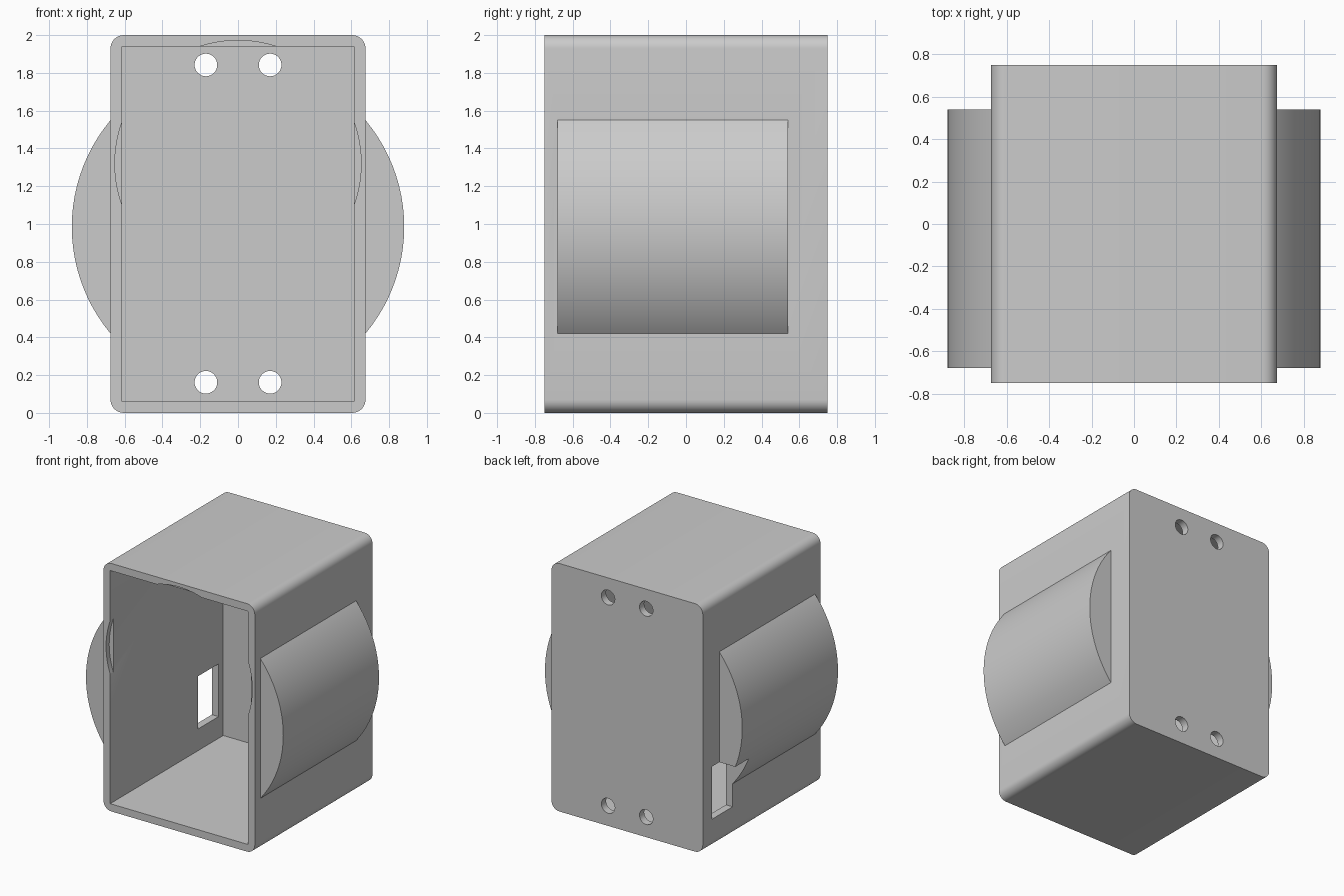
import bpy
import math

cube = bpy.data.objects.get("Cube")
if cube:
    bpy.data.objects.remove(cube, do_unlink=True)

grey = bpy.data.materials.new("plain grey")
grey.use_nodes = True
colour = (0.6, 0.6, 0.6, 1)
grey.diffuse_color = colour
grey.node_tree.nodes["Principled BSDF"].inputs["Base Color"].default_value = colour


def box(name, low, high):
    """Box between two opposite corners."""
    centre = [(a + b) / 2 for a, b in zip(low, high)]
    bpy.ops.mesh.primitive_cube_add(size=1, location=centre)
    ob = bpy.context.object
    ob.name = name
    ob.scale = [b - a for a, b in zip(low, high)]
    bpy.ops.object.transform_apply(location=True, rotation=True, scale=True)
    return ob


def rod(name, x, z, radius, front, back, sides):
    """Cylinder lying along y."""
    bpy.ops.mesh.primitive_cylinder_add(
        vertices=sides, radius=radius, depth=back - front,
        location=(x, (front + back) / 2, z), rotation=(math.pi / 2, 0, 0))
    ob = bpy.context.object
    ob.name = name
    bpy.ops.object.transform_apply(location=True, rotation=True, scale=True)
    return ob


def apply_modifier(ob, mod):
    bpy.ops.object.select_all(action='DESELECT')
    bpy.context.view_layer.objects.active = ob
    ob.select_set(True)
    bpy.ops.object.modifier_apply(modifier=mod.name)


def combine(ob, other, operation):
    mod = ob.modifiers.new(operation, 'BOOLEAN')
    mod.operation = operation
    mod.solver = 'EXACT'
    mod.object = other
    apply_modifier(ob, mod)
    bpy.data.objects.remove(other, do_unlink=True)


# Outer case, rounded on the four edges that run front to back
case = box("case", (-0.675, -0.75, 0), (0.675, 0.75, 2))
weights = case.data.attributes.new("bevel_weight_edge", 'FLOAT', 'EDGE')
for edge in case.data.edges:
    a, b = (case.data.vertices[i].co for i in edge.vertices)
    weights.data[edge.index].value = 1 if abs(a.y - b.y) > 1 else 0
bevel = case.modifiers.new("rounding", 'BEVEL')
bevel.limit_method = 'WEIGHT'
bevel.width = 0.07
bevel.segments = 8
apply_modifier(case, bevel)

# Drum bulging from both sides
combine(case, rod("drum", 0, 0.985, 0.88, -0.68, 0.54, 100), 'UNION')

# Cavity open at the front, with a shallow round recess in the rim
combine(case, box("cavity", (-0.615, -0.9, 0.06), (0.615, 0.69, 1.94)), 'DIFFERENCE')
combine(case, rod("rim_recess", 0, 1.32, 0.652, -0.9, -0.71, 96), 'DIFFERENCE')

# Window through the right wall and the drum
combine(case, box("window", (-1, 0.37, 0.235), (-0.5, 0.63, 0.66)), 'DIFFERENCE')

# Screw holes in the back wall
for x in (-0.17, 0.17):
    for z in (0.162, 1.842):
        combine(case, rod("screw_hole", x, z, 0.06, 0.6, 0.9, 32), 'DIFFERENCE')

case.data.materials.clear()
case.data.materials.append(grey)
bpy.ops.object.select_all(action='DESELECT')
bpy.context.view_layer.objects.active = case
case.select_set(True)
bpy.ops.object.shade_smooth_by_angle(angle=math.radians(30))
